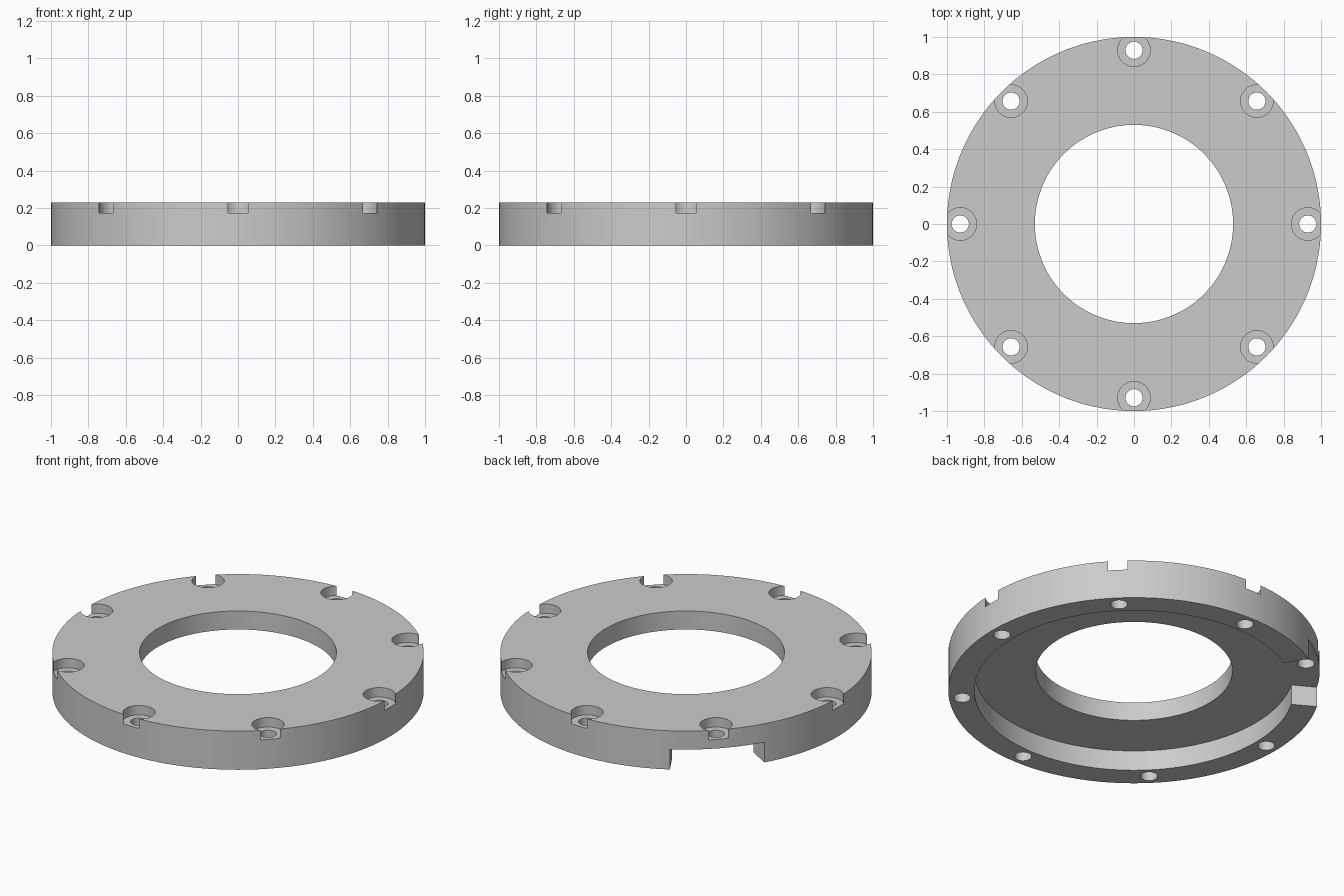
import bpy, bmesh
from math import sin, cos, radians, tau

if "Cube" in bpy.data.objects:
    bpy.data.objects.remove(bpy.data.objects["Cube"])

SEGMENTS = 144            # 2.5 degrees each
HOLES = 8
BOLT_RADIUS = 0.929
NOTCH = (120, 150)        # angular span of the gap in the lower rim

grey = bpy.data.materials.new("plain grey")
grey.use_nodes = True
grey.diffuse_color = (0.6, 0.6, 0.6, 1)
grey.node_tree.nodes["Principled BSDF"].inputs["Base Color"].default_value = grey.diffuse_color


def make_object(name, bm):
    bmesh.ops.recalc_face_normals(bm, faces=bm.faces)
    mesh = bpy.data.meshes.new(name)
    bm.to_mesh(mesh)
    bm.free()
    mesh.materials.append(grey)
    obj = bpy.data.objects.new(name, mesh)
    bpy.context.collection.objects.link(obj)
    return obj


def ring(bm, radius, z, count, cx=0, cy=0):
    return [bm.verts.new((cx + radius * cos(tau * i / count),
                          cy + radius * sin(tau * i / count), z)) for i in range(count)]


# Flange: flat ring with a stepped underside and a gap in its lower rim
bm = bmesh.new()
profile = {"bore_low": (0.53, 0.12), "step_high": (0.86, 0.12), "step_low": (0.86, 0),
           "rim_low": (1, 0), "rim_mid": (1, 0.12), "rim_top": (1, 0.23), "bore_top": (0.53, 0.23)}
first, last = (int(a * SEGMENTS / 360) for a in NOTCH)
rings = {}
for key, (radius, z) in profile.items():
    rings[key] = ring(bm, radius, z, SEGMENTS)
full = list(profile)
cut = [k for k in full if k not in ("step_low", "rim_low")]
for i in range(SEGMENTS):
    j = (i + 1) % SEGMENTS
    section = cut if first <= i < last else full
    for a, b in zip(section, section[1:] + section[:1]):
        bm.faces.new((rings[a][i], rings[a][j], rings[b][j], rings[b][i]))
for i in (first, last):
    bm.faces.new([rings[k][i] for k in ("step_high", "step_low", "rim_low", "rim_mid")])
# Rim points that fall inside the gap are unused
bmesh.ops.delete(bm, geom=[v for v in bm.verts if not v.link_faces], context='VERTS')
flange = make_object("flange_ring", bm)

# Counterbored bolt holes, open to the outer edge at the top
bm = bmesh.new()
for h in range(HOLES):
    angle = tau * h / HOLES
    cx, cy = BOLT_RADIUS * cos(angle), BOLT_RADIUS * sin(angle)
    levels = [ring(bm, r, z, 48, cx, cy)
              for r, z in ((0.046, -0.1), (0.046, 0.174), (0.087, 0.174), (0.087, 0.3))]
    for low, high in zip(levels, levels[1:]):
        for i in range(48):
            j = (i + 1) % 48
            bm.faces.new((low[i], low[j], high[j], high[i]))
    bm.faces.new(levels[0])
    bm.faces.new(levels[-1])
cutter = make_object("bolt_hole_cutter", bm)
cutter.hide_render = True

bpy.context.view_layer.objects.active = flange
flange.select_set(True)
holes = flange.modifiers.new("bolt holes", 'BOOLEAN')
holes.operation = 'DIFFERENCE'
holes.solver = 'EXACT'
holes.object = cutter
bpy.ops.object.modifier_apply(modifier=holes.name)
bpy.data.objects.remove(cutter)

# Smooth curved walls, crisp edges
bpy.ops.object.shade_smooth_by_angle(angle=radians(30))
